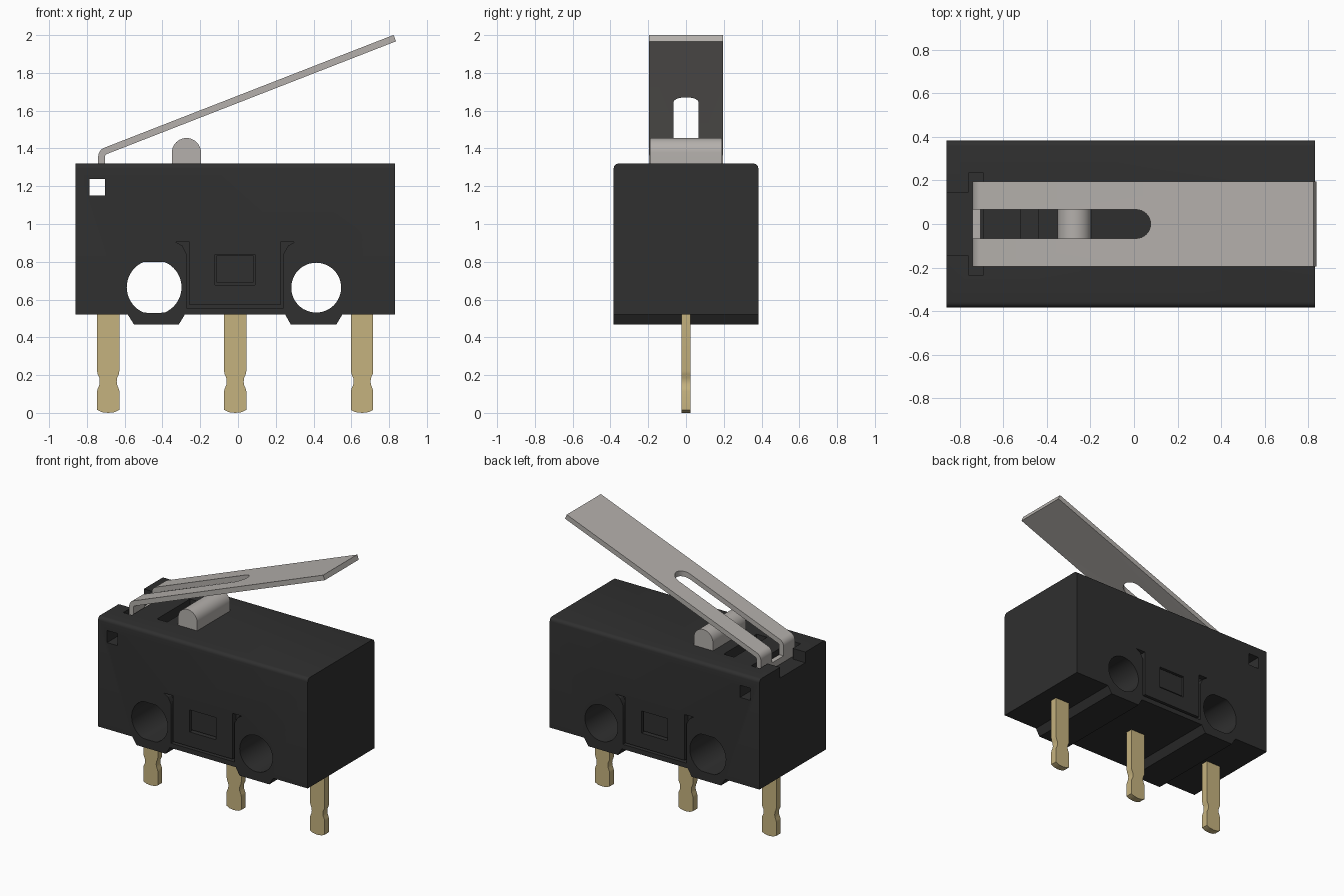
import bpy, bmesh, math

if "Cube" in bpy.data.objects:
    bpy.data.objects.remove(bpy.data.objects["Cube"], do_unlink=True)


def material(name, rgb):
    m = bpy.data.materials.new(name)
    m.use_nodes = True
    m.diffuse_color = (*rgb, 1)
    m.node_tree.nodes["Principled BSDF"].inputs["Base Color"].default_value = (*rgb, 1)
    return m


BLACK = material("black plastic", (0.029, 0.029, 0.029))
STEEL = material("warm grey steel", (0.458, 0.434, 0.412))
BRASS = material("pale brass", (0.56, 0.445, 0.21))


def prism(name, pts, lo, hi, mat, axis="y"):
    """Extrude a closed outline: (x, z) along y, or (x, y) along z."""
    place = (lambda a, b, c: (a, c, b)) if axis == "y" else (lambda a, b, c: (a, b, c))
    bm = bmesh.new()
    face = bm.faces.new([bm.verts.new(place(a, b, lo)) for a, b in pts])
    ext = bmesh.ops.extrude_face_region(bm, geom=[face])
    for v in ext["geom"]:
        if isinstance(v, bmesh.types.BMVert):
            v.co[1 if axis == "y" else 2] = hi
    bmesh.ops.recalc_face_normals(bm, faces=bm.faces)
    me = bpy.data.meshes.new(name)
    bm.to_mesh(me)
    bm.free()
    me.materials.append(mat)
    ob = bpy.data.objects.new(name, me)
    bpy.context.collection.objects.link(ob)
    return ob


def rect(x0, x1, z0, z1):
    return [(x0, z0), (x1, z0), (x1, z1), (x0, z1)]


def arc(cx, cz, r, a0, a1, n):
    return [(cx + r * math.cos(math.radians(a0 + (a1 - a0) * i / n)),
             cz + r * math.sin(math.radians(a0 + (a1 - a0) * i / n))) for i in range(n + 1)]


def activate(ob):
    bpy.ops.object.select_all(action="DESELECT")
    ob.select_set(True)
    bpy.context.view_layer.objects.active = ob


def cut(ob, *cutters):
    for c in cutters:
        activate(ob)
        mod = ob.modifiers.new("cut", "BOOLEAN")
        mod.operation, mod.solver, mod.object = "DIFFERENCE", "EXACT", c
        bpy.ops.object.modifier_apply(modifier=mod.name)
        bpy.data.objects.remove(c, do_unlink=True)


def smooth(ob):
    activate(ob)
    bpy.ops.object.shade_smooth_by_angle(angle=math.radians(30))


# Housing: block with two tapered feet, long top edges rounded
W, TOP = 0.383, 1.32
housing = prism("housing", [
    (-0.86, 0.52), (-0.583, 0.52), (-0.55, 0.467), (-0.314, 0.467), (-0.282, 0.52),
    (0.25, 0.52), (0.28, 0.467), (0.52, 0.467), (0.552, 0.52),
    (0.83, 0.52), (0.83, TOP), (-0.86, TOP)], -W, W, BLACK)
bm = bmesh.new()
bm.from_mesh(housing.data)
edges = [e for e in bm.edges
         if all(v.co.z > 1.3 for v in e.verts) and abs(e.verts[0].co.y - e.verts[1].co.y) < 0.01]
bmesh.ops.bevel(bm, geom=edges, offset=0.025, segments=4, profile=0.5, affect="EDGES")
bm.to_mesh(housing.data)
bm.free()

# Mounting holes (one elongated), hinge pin hole, lever notch and plunger slot
long_hole = [(x, min(max(z, 0.53), 0.80)) for x, z in arc(-0.444, 0.665, 0.145, 0, 360, 48)[:-1]]
clean = []
for p in long_hole:  # keep only the ends of the flat runs
    flat = len(clean) > 1 and clean[-1][1] == p[1] == clean[-2][1]
    clean[-1 if flat else len(clean):] = [p]
cut(housing,
    prism("cut_long_hole", clean, -1, 1, BLACK),
    prism("cut_round_hole", arc(0.414, 0.663, 0.132, 0, 360, 48)[:-1], -1, 1, BLACK),
    prism("cut_pin_hole", rect(-0.787, -0.704, 1.15, 1.238), -1, 1, BLACK),
    prism("cut_notch", [(-0.9, -0.145), (-0.76, -0.145), (-0.76, -0.235), (-0.69, -0.235),
                        (-0.69, 0.235), (-0.76, 0.235), (-0.76, 0.145), (-0.9, 0.145)],
          1.242, 1.5, BLACK, "z"),
    prism("cut_slot", rect(-0.52, -0.437, -0.19, 0.19), 1.22, 1.5, BLACK, "z"))

# Clip grooves, latch windows and latch catches on both broad sides
groove = [(-0.33, 0.905), (-0.256, 0.905), (-0.256, 0.571), (0.224, 0.571), (0.224, 0.905),
          (0.30, 0.905), (0.265, 0.885), (0.24, 0.84), (0.24, 0.555), (-0.272, 0.555),
          (-0.272, 0.84), (-0.295, 0.885)]
for side, s in (("front", -1), ("back", 1)):
    cut(housing,
        prism("cut_groove", groove, s * (W - 0.04), s * (W + 0.05), BLACK),
        prism("cut_window", rect(-0.121, 0.09, 0.677, 0.838), s * (W - 0.04), s * (W + 0.05), BLACK))
    prism(side + "_latch_catch", rect(-0.114, 0.083, 0.69, 0.832),
          s * (W - 0.06), s * (W - 0.012), BLACK)
smooth(housing)

# Plunger with a rounded top
plunger = prism("plunger", [(-0.35, 1.25), (-0.196, 1.25)]
                + arc(-0.273, 1.378, 0.077, 0, 180, 20), -0.19, 0.19, STEEL)
smooth(plunger)

# Lever: bent strip with a round-ended slot
tilt = 21.3
c, s = math.cos(math.radians(tilt)), math.sin(math.radians(tilt))
bx, bz, t, length = -0.69, 1.357, 0.036, 1.644
outer = arc(bx, bz, 0.05, 180, 90 + tilt, 8)
inner = arc(bx, bz, 0.05 - t, 90 + tilt, 180, 8)
lever = prism("lever", [(bx - 0.05, 1.245)] + outer
              + [(outer[-1][0] + c * length, outer[-1][1] + s * length),
                 (inner[0][0] + c * length, inner[0][1] + s * length)]
              + inner + [(bx - 0.05 + t, 1.245)], -0.196, 0.196, STEEL)
cut(lever, prism("cut_lever_slot", [(-0.9, -0.066)] + arc(0.01, 0, 0.066, -90, 90, 16)
                 + [(-0.9, 0.066)], 1.29, 2.2, STEEL, "z"))
smooth(lever)

# Three waisted terminals with curved tips
half = [(0.059, 0.016), (0.059, 0.115), (0.055, 0.13), (0.047, 0.148), (0.045, 0.165),
        (0.047, 0.185), (0.056, 0.205), (0.059, 0.222), (0.059, 0.56)]
tip = [(-0.035, 0.004), (0, 0), (0.035, 0.004)]
for name, x in (("right", -0.687), ("middle", -0.015), ("left", 0.657)):
    outline = tip + half + [(-a, b) for a, b in reversed(half)]
    smooth(prism(name + "_terminal", [(x + a, b) for a, b in outline], -0.025, 0.025, BRASS))
